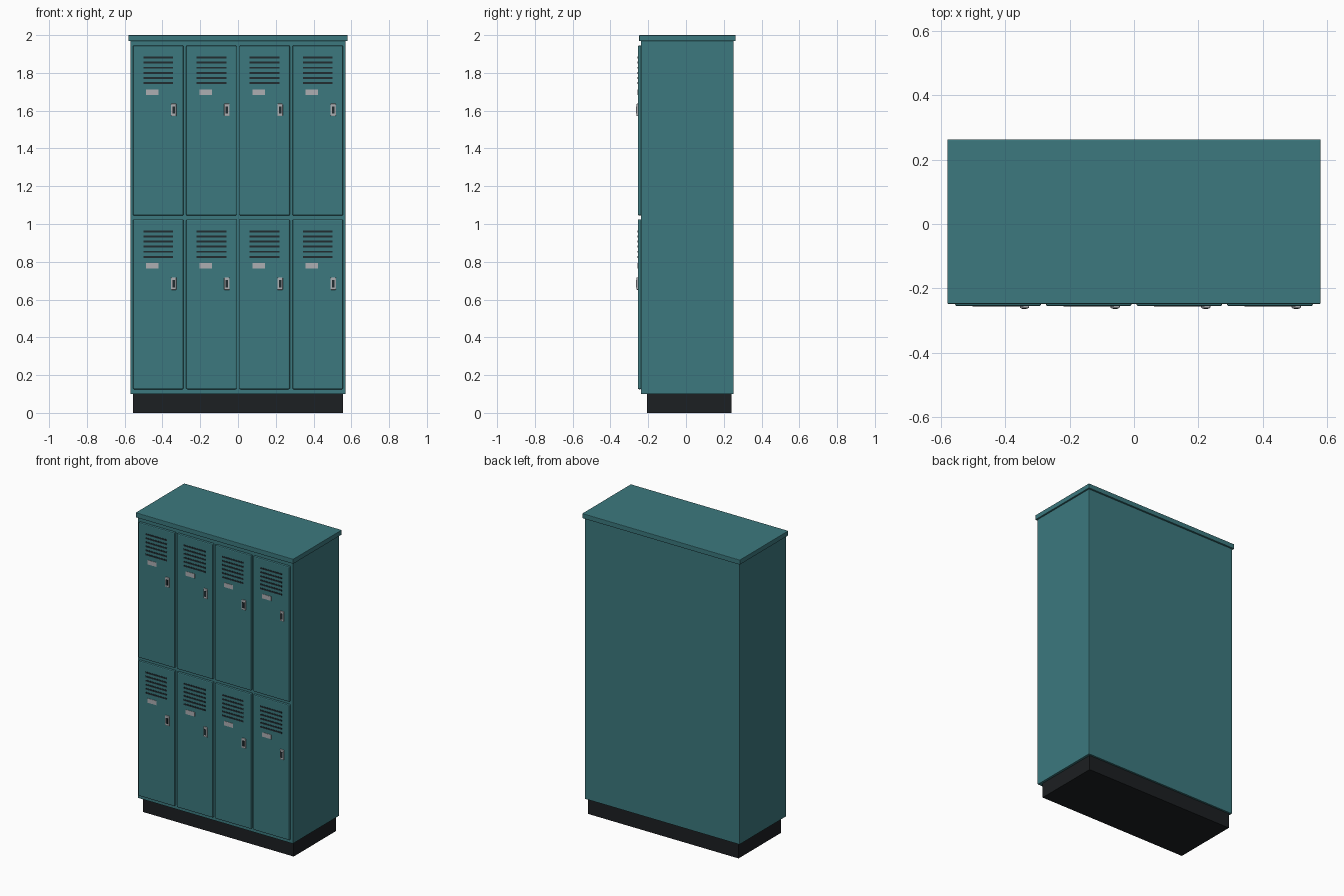
import bpy
import bmesh
from mathutils import Vector

if "Cube" in bpy.data.objects:
    bpy.data.objects.remove(bpy.data.objects["Cube"])


def material(name, rgb):
    m = bpy.data.materials.new(name)
    m.diffuse_color = (*rgb, 1)
    m.use_nodes = True
    m.node_tree.nodes["Principled BSDF"].inputs["Base Color"].default_value = m.diffuse_color
    return m


TEAL = material("teal_paint", (0.045, 0.19, 0.21))
BLACK = material("plinth_black", (0.012, 0.014, 0.016))
DARK = material("slot_dark", (0.015, 0.025, 0.03))
METAL = material("metal", (0.42, 0.43, 0.45))


def box(name, x, y, z, mat, bevel=0.0, segments=2):
    """Box from (min, max) ranges, optionally with bevelled edges."""
    lo, hi = Vector((x[0], y[0], z[0])), Vector((x[1], y[1], z[1]))
    bm = bmesh.new()
    bmesh.ops.create_cube(bm, size=1)
    for v in bm.verts:
        v.co = (lo + hi) / 2 + v.co * (hi - lo)
    mesh = bpy.data.meshes.new(name)
    bm.to_mesh(mesh)
    bm.free()
    mesh.materials.append(mat)
    ob = bpy.data.objects.new(name, mesh)
    bpy.context.collection.objects.link(ob)
    if bevel:
        mod = ob.modifiers.new("bevel", "BEVEL")
        mod.width = bevel
        mod.segments = segments
    return ob


# Cabinet shell, overhanging cap and recessed plinth
box("cabinet_body", (-0.57, 0.57), (-0.238, 0.252), (0.10, 1.97), TEAL, 0.003)
box("top_cap", (-0.58, 0.58), (-0.248, 0.263), (1.968, 2.0), TEAL, 0.003)
box("plinth", (-0.555, 0.555), (-0.207, 0.24), (0, 0.102), BLACK)

DOOR_W, DOOR_H, PITCH = 0.267, 0.90, 0.2815
FACE = -0.255

for row, z0 in enumerate((0.125, 1.045)):
    for col in range(4):
        cx = (col - 1.5) * PITCH
        tag = f"{row + 1}_{col + 1}"

        # Door panel with softened edges
        box(f"door_{tag}", (cx - DOOR_W / 2, cx + DOOR_W / 2),
            (FACE, -0.235), (z0, z0 + DOOR_H), TEAL, 0.006)

        # Six dark ventilation slots
        for i in range(6):
            zc = z0 + 0.836 - i * 0.027
            box(f"vent_slot_{tag}_{i + 1}", (cx - 0.079, cx + 0.079),
                (FACE - 0.002, FACE + 0.004), (zc - 0.005, zc + 0.005), DARK)

        # Number plate holder, left of centre
        box(f"label_plate_{tag}", (cx - 0.064, cx + 0.002),
            (FACE - 0.002, FACE + 0.004), (z0 + 0.639, z0 + 0.668), METAL)

        # Latch plate with dark recessed pull
        lx, lz = cx + 0.082, z0 + 0.559
        box(f"latch_plate_{tag}", (lx - 0.0145, lx + 0.0145),
            (FACE - 0.007, FACE + 0.008), (lz - 0.033, lz + 0.033), METAL, 0.004)
        box(f"latch_pull_{tag}", (lx - 0.007, lx + 0.007),
            (FACE - 0.009, FACE), (lz - 0.019, lz + 0.019), DARK)
